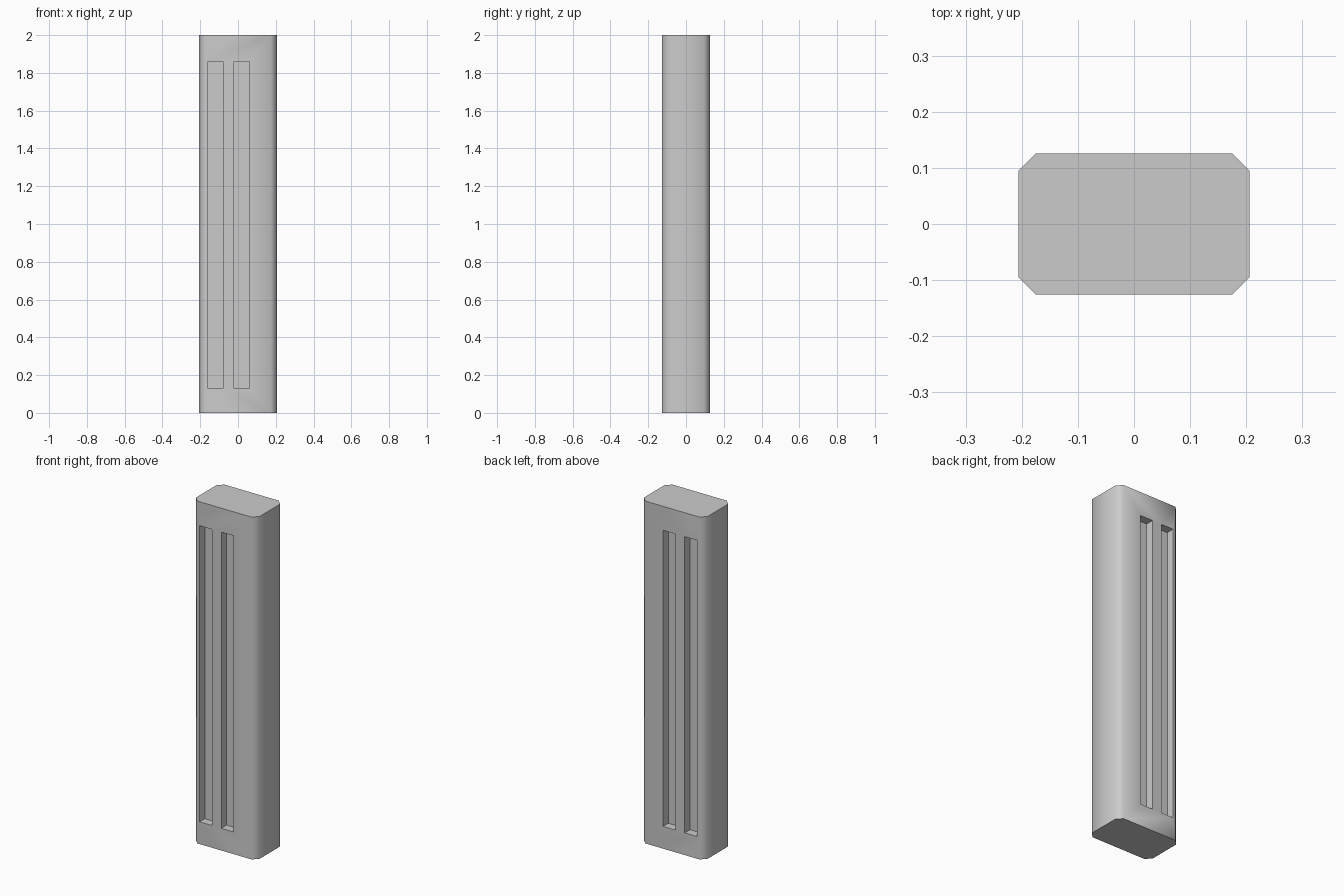
import bpy
import bmesh
from mathutils import Matrix, Vector

cube = bpy.data.objects.get("Cube")
if cube:
    bpy.data.objects.remove(cube, do_unlink=True)

WIDTH, THICK, HEIGHT = 0.412, 0.252, 2.0
CHAMFER = 0.031
SLOT_DEPTH, SLOT_WIDTH = 0.048, 0.08
SLOT_BOTTOM, SLOT_TOP = 0.13, 1.86
SLOT_CENTRES = (-0.12, 0.02)


def add_box(bm, size, centre):
    matrix = Matrix.Translation(Vector(centre)) @ Matrix.Diagonal((*size, 1))
    return bmesh.ops.create_cube(bm, size=1, matrix=matrix)


def make_object(name, bm):
    mesh = bpy.data.meshes.new(name)
    bm.to_mesh(mesh)
    bm.free()
    obj = bpy.data.objects.new(name, mesh)
    bpy.context.collection.objects.link(obj)
    return obj


# Matte grey
grey = bpy.data.materials.new("grey")
grey.use_nodes = True
colour = (0.6, 0.6, 0.6, 1)
grey.diffuse_color = colour
grey.node_tree.nodes["Principled BSDF"].inputs["Base Color"].default_value = colour

# Upright block with chamfered vertical corners
bm = bmesh.new()
add_box(bm, (WIDTH, THICK, HEIGHT), (0, 0, HEIGHT / 2))
uprights = [e for e in bm.edges if abs(e.verts[0].co.z - e.verts[1].co.z) > 1]
bmesh.ops.bevel(bm, geom=uprights, offset=CHAMFER, segments=1, affect='EDGES')
panel = make_object("slotted_panel", bm)
panel.data.materials.append(grey)

# Two long slots in the front, repeated in the back
bm = bmesh.new()
for x in SLOT_CENTRES:
    for side in (-1, 1):
        add_box(bm, (SLOT_WIDTH, SLOT_DEPTH * 2, SLOT_TOP - SLOT_BOTTOM),
                (x, side * THICK / 2, (SLOT_BOTTOM + SLOT_TOP) / 2))
cutter = make_object("slot_cutter", bm)
cutter.data.materials.append(grey)
cutter.hide_render = True

cut = panel.modifiers.new("slots", 'BOOLEAN')
cut.operation = 'DIFFERENCE'
cut.solver = 'EXACT'
cut.object = cutter

bpy.ops.object.select_all(action='DESELECT')
panel.select_set(True)
bpy.context.view_layer.objects.active = panel
bpy.ops.object.modifier_apply(modifier=cut.name)
bpy.data.objects.remove(cutter, do_unlink=True)

# Soft shading round the corners, crisp ends and slots
bpy.ops.object.shade_smooth_by_angle(angle=1.0)
